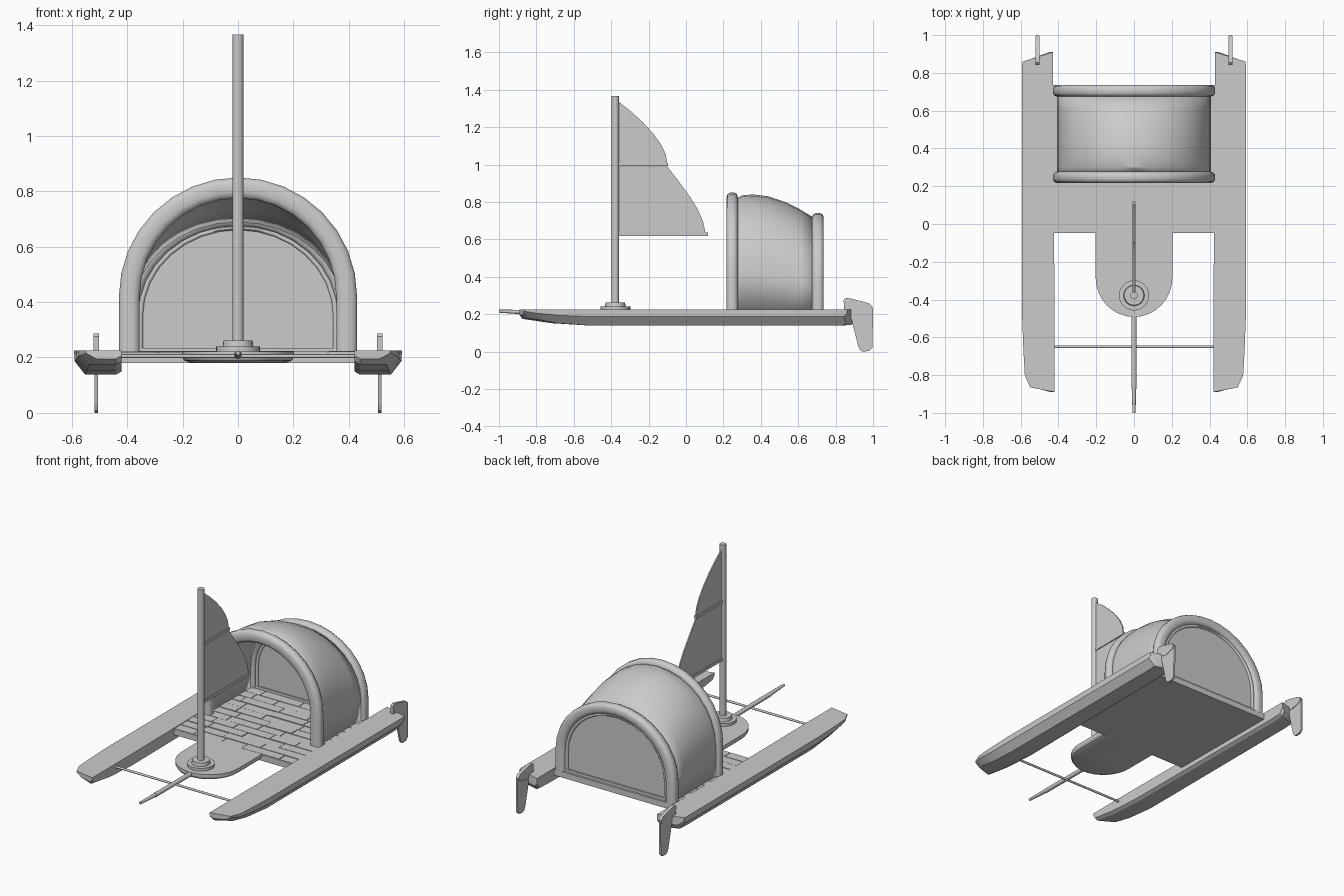
import bpy, bmesh, math, random
from mathutils import Matrix, Vector

if "Cube" in bpy.data.objects:
    bpy.data.objects.remove(bpy.data.objects["Cube"])

random.seed(4)

def finish(name, bm, angle=None, mirror=False, bevel=0):
    bmesh.ops.recalc_face_normals(bm, faces=bm.faces)
    me = bpy.data.meshes.new(name)
    bm.to_mesh(me)
    bm.free()
    ob = bpy.data.objects.new(name, me)
    bpy.context.collection.objects.link(ob)
    if angle:
        me.polygons.foreach_set("use_smooth", [True] * len(me.polygons))
        me.set_sharp_from_angle(angle=math.radians(angle))
    if bevel:
        b = ob.modifiers.new("bevel", 'BEVEL')
        b.width, b.segments, b.limit_method = bevel, 2, 'ANGLE'
    if mirror:
        ob.modifiers.new("mirror", 'MIRROR')
    return ob

def loft(name, rings, closed=True, caps=True, **kw):
    bm = bmesh.new()
    vs = [[bm.verts.new(p) for p in r] for r in rings]
    n = len(rings[0])
    for a, b in zip(vs, vs[1:]):
        for i in range(n if closed else n - 1):
            j = (i + 1) % n
            bm.faces.new((a[i], a[j], b[j], b[i]))
    if caps:
        bm.faces.new(vs[0])
        bm.faces.new(vs[-1])
    return finish(name, bm, **kw)

def side_plate(name, pts, x, t, **kw):
    return loft(name, [[(x + s * t / 2, y, z) for y, z in pts] for s in (-1, 1)], **kw)

def rod(name, p, q, r1, r2=None, seg=16):
    p, q = Vector(p), Vector(q)
    bm = bmesh.new()
    rot = (q - p).to_track_quat('Z', 'Y').to_matrix().to_4x4()
    bmesh.ops.create_cone(bm, cap_ends=True, segments=seg, radius1=r1,
                          radius2=r1 if r2 is None else r2, depth=(q - p).length,
                          matrix=Matrix.Translation((p + q) / 2) @ rot)
    return finish(name, bm, angle=40)

def add_box(bm, x0, x1, y0, y1, z0, z1):
    m = Matrix.Translation(((x0 + x1) / 2, (y0 + y1) / 2, (z0 + z1) / 2))
    bmesh.ops.create_cube(bm, size=1, matrix=m @ Matrix.Diagonal((x1 - x0, y1 - y0, z1 - z0, 1)))

def arch(w, spring, top, n=16, base=0.215):
    arc = [(w * math.cos(math.pi * i / n), spring + (top - spring) * math.sin(math.pi * i / n))
           for i in range(n + 1)]
    return [(w, base)] + arc + [(-w, base)]

def rib(name, outer, inner, y0, y1):
    # rounded cross-section swept between an inner and an outer arch
    sec = [(0, .3), (0, .7), (.1, .9), (.3, 1), (.7, 1), (.9, .9),
           (1, .7), (1, .3), (.9, .1), (.7, 0), (.3, 0), (.1, .1)]
    rings = [[(i[0] + (o[0] - i[0]) * t, y0 + (y1 - y0) * s, i[1] + (o[1] - i[1]) * t)
              for s, t in sec] for o, i in zip(outer, inner)]
    loft(name, rings, angle=40)

# hulls: y at inner edge, y at outer edge, outer x, bottom z
stations = [(-.89, -.865, .55, .195), (-.875, -.80, .578, .175), (-.72, -.68, .585, .152),
            (-.5, -.5, .592, .138), (.80, .80, .592, .138), (.885, .845, .592, .142),
            (.91, .86, .59, .175)]
rings = []
for yi, yo, xo, zb in stations:
    mid = (.225 + zb) / 2 + .005
    xi = .42 if yi < -.4 else .43
    rings.append([(xi, yi, .225), (xo, yo, .225), (xo - .002, yo, mid),
                  (xo - .04, yo * .75 + yi * .25, zb), (xi + .02, yi, zb), (xi, yi, zb + .012)])
loft("hulls", rings, mirror=True, angle=25)

# rudders: wide head and thin blade
side_plate("rudder_blades", [(.87, .225), (.885, .17), (.92, .03), (.93, .008), (.945, 0), (.98, .003),
                             (.997, .02), (1.0, .23), (.985, .25), (.9, .255)], .512, .012, mirror=True)
side_plate("rudder_heads", [(.845, .225), (.843, .275), (.855, .286), (.88, .284), (.98, .258),
                            (.996, .24), (.99, .22), (.92, .2)], .511, .02, mirror=True)

# deck slab
bm = bmesh.new()
add_box(bm, -.43, .43, -.047, .735, .18, .218)
finish("deck", bm)

# deck planks in staggered rows
bm = bmesh.new()
row, y = 0, -.047
while y < .68:
    x = -.428
    step = random.uniform(.1, .27)
    while x < .425:
        x2 = min(x + step, .428)
        if .428 - x2 < .06:
            x2 = .428
        add_box(bm, x + .002, x2 - .002, y + .002, y + .064, .21, .222 + random.uniform(-.002, .002))
        x, step = x2, random.uniform(.14, .28)
    y += .0665
finish("deck_planks", bm)

# rounded fore platform with chamfered underside
def tongue(w, front, z):
    arc = [(w * math.cos(math.pi * i / 16), -.285 - (front + .0) * math.sin(math.pi * i / 16), z)
           for i in range(17)]
    return [(w, -.04, z)] + arc + [(-w, -.04, z)]
loft("fore_platform", [tongue(.17, .175, .18), tongue(.195, .2, .19),
                       tongue(.203, .207, .203), tongue(.203, .207, .222)], angle=25)

# bowsprit and crossbar
rod("bowsprit", (0, -.46, .208), (0, -.85, .21), .014)
rod("bowsprit_tip", (0, -.84, .21), (0, -1.0, .216), .013, .008)
rod("crossbar", (-.43, -.65, .205), (.43, -.65, .205), .007, seg=10)

# mast and stepped base
rod("mast_base_lower", (0, -.378, .215), (0, -.378, .24), .08, seg=24)
rod("mast_base_upper", (0, -.378, .235), (0, -.378, .262), .056, .052, seg=24)
rod("mast", (0, -.378, .22), (0, -.378, 1.367), .02)

# sails and booms
side_plate("upper_sail", [(-.365, 1.0), (-.1, 1.0), (-.108, 1.055), (-.135, 1.11), (-.175, 1.165),
                          (-.23, 1.225), (-.29, 1.28), (-.365, 1.34)], 0, .008)
side_plate("lower_sail", [(-.365, .63), (.105, .63), (.09, .70), (.06, .765), (.02, .83),
                          (-.035, .905), (-.1, .99), (-.365, .99)], 0, .008)
for nm, y1, z in (("upper_boom", -.095, 1.0), ("lower_boom", .118, .628)):
    bm = bmesh.new()
    add_box(bm, -.009, .009, -.37, y1, z - .009, z + .009)
    finish(nm, bm)

# cabin ribs
rib("front_rib", arch(.43, .42, .85), arch(.355, .42, .775), .217, .277)
rib("rear_rib", arch(.43, .35, .74), arch(.36, .35, .675), .675, .736)

# cabin canopy
tops = [(.25, .805, .42), (.30, .835, .42), (.36, .84, .415), (.44, .83, .405),
        (.53, .80, .39), (.61, .76, .37), (.70, .705, .35)]
shell = loft("canopy", [[(x, y, z) for x, z in arch(.407, s, t)] for y, t, s in tops],
             closed=False, caps=False, angle=25)
so = shell.modifiers.new("thickness", 'SOLIDIFY')
so.thickness, so.offset = .025, -1

# rear wall with a thin frame around it
wall = arch(.365, .35, .68)
loft("rear_wall", [[(x, y, z) for x, z in wall] for y in (.698, .712)])
rib("rear_wall_frame", arch(.364, .35, .679), arch(.343, .35, .66), .69, .722)
bm = bmesh.new()
add_box(bm, -.36, .36, .69, .722, .215, .235)
finish("rear_wall_sill", bm)
